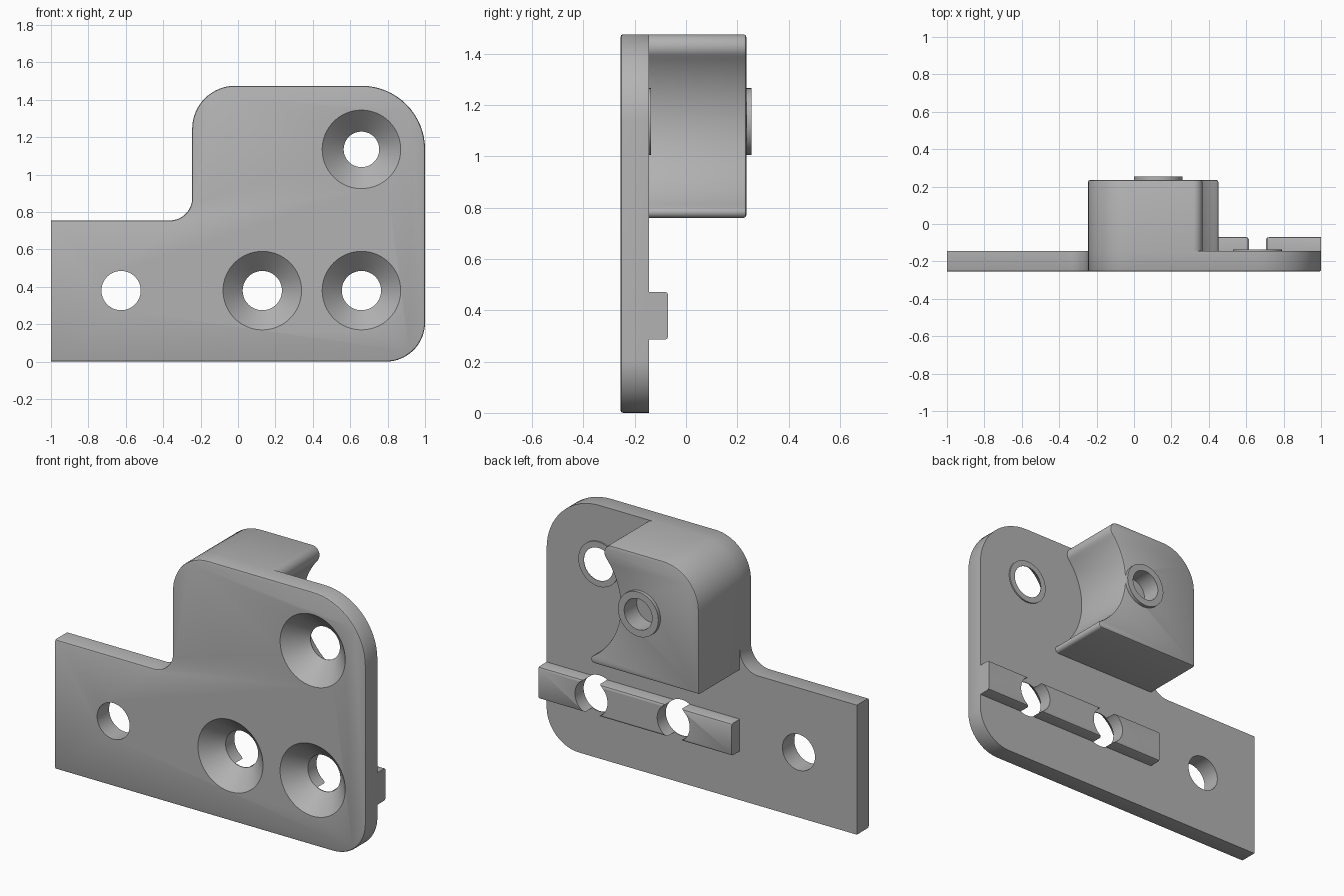
import bpy, bmesh
from math import sin, cos, pi, radians, atan2, sqrt

cube = bpy.data.objects.get("Cube")
if cube:
    bpy.data.objects.remove(cube, do_unlink=True)

grey = bpy.data.materials.new("plain grey")
grey.use_nodes = True
GREY = (0.45, 0.45, 0.45, 1)
grey.diffuse_color = GREY
grey.node_tree.nodes["Principled BSDF"].inputs["Base Color"].default_value = GREY

FRONT, BACK = -0.255, -0.145          # plate faces
BLOCK_BACK, BOSS_BACK = 0.235, 0.255
LEFT, TOP = -0.245, 1.475             # raised part of the outline
HOLE_X, HOLE_Z = 0.66, 1.135          # upper screw hole
LOW_Z = 0.38                          # row of lower holes
BOSS_X = 0.13


def arc(cx, cz, r, a0, a1, n=16):
    """Points of an arc in the xz plane, angles in degrees."""
    steps = [radians(a0 + (a1 - a0) * i / n) for i in range(n + 1)]
    return [(cx + r * cos(a), cz + r * sin(a)) for a in steps]


def finish(name, bm):
    bmesh.ops.recalc_face_normals(bm, faces=bm.faces)
    mesh = bpy.data.meshes.new(name)
    bm.to_mesh(mesh)
    bm.free()
    mesh.materials.append(grey)
    ob = bpy.data.objects.new(name, mesh)
    bpy.context.collection.objects.link(ob)
    return ob


def prism(name, outline, y0, y1, bevel_y=None, width=0.01, keep=lambda e: True):
    """Extrude an xz outline along y and ease the edges lying at bevel_y."""
    bm = bmesh.new()
    face = bm.faces.new([bm.verts.new((x, y0, z)) for x, z in outline])
    out = bmesh.ops.extrude_face_region(bm, geom=[face])
    for v in out["geom"]:
        if isinstance(v, bmesh.types.BMVert):
            v.co.y = y1
    if bevel_y is not None:
        edges = [e for e in bm.edges
                 if all(abs(v.co.y - bevel_y) < 1e-5 for v in e.verts) and keep(e)]
        bmesh.ops.bevel(bm, geom=edges, offset=width, segments=2, profile=0.5,
                        affect='EDGES', clamp_overlap=True)
    return finish(name, bm)


def lathe(name, cx, cz, profile, n=64):
    """Solid of revolution about a y axis from (radius, y) pairs."""
    bm = bmesh.new()
    rings = [[bm.verts.new((cx + r * cos(2 * pi * i / n), y, cz + r * sin(2 * pi * i / n)))
              for i in range(n)] for r, y in profile]
    for a, b in zip(rings, rings[1:]):
        for i in range(n):
            j = (i + 1) % n
            bm.faces.new((a[i], a[j], b[j], b[i]))
    bm.faces.new(rings[0])
    bm.faces.new(rings[-1])
    return finish(name, bm)


def cut(ob, cutters):
    bpy.context.view_layer.objects.active = ob
    for c in cutters:
        mod = ob.modifiers.new("hole", 'BOOLEAN')
        mod.operation, mod.solver, mod.object = 'DIFFERENCE', 'EXACT', c
        bpy.ops.object.modifier_apply(modifier=mod.name)


def tip(r, z):
    """Centre x and contact angle of a rounding that touches the screw relief."""
    dz = z - HOLE_Z
    dx = sqrt((RELIEF + r) ** 2 - dz * dz)
    return HOLE_X - dx, math_deg(atan2(dz, -dx))


def math_deg(a):
    return a * 180 / pi % 360


# mounting plate
outline = ([(-1, 0)] + arc(0.79, 0.21, 0.21, -90, 0) + arc(0.66, TOP - 0.34, 0.34, 0, 90)
           + arc(LEFT + 0.23, TOP - 0.23, 0.23, 90, 180)
           + arc(LEFT - 0.12, 0.875, 0.12, 0, -90) + [(-1, 0.755)])
plate = prism("mounting_plate", outline, FRONT, BACK, FRONT, 0.01,
              lambda e: any(v.co.x > -0.999 for v in e.verts))

# raised block with a curved relief beside the upper screw
RELIEF, BOTTOM, R_TOP, R_LOW = 0.4, 0.76, 0.05, 0.022
tx, ta = tip(R_TOP, TOP - R_TOP)
bx, ba = tip(R_LOW, BOTTOM + R_LOW)
outline = ([(LEFT, BOTTOM)] + arc(bx, BOTTOM + R_LOW, R_LOW, -90, ba - 180, 8)
           + arc(HOLE_X, HOLE_Z, RELIEF, ba, ta, 32)[1:-1]
           + arc(tx, TOP - R_TOP, R_TOP, ta - 180, 90, 12)
           + arc(LEFT + 0.23, TOP - 0.23, 0.23, 90, 180))
block = prism("raised_block", outline, BACK, BLOCK_BACK, BLOCK_BACK, 0.01)

# locating bar
bar = prism("locating_bar", [(LEFT, 0.285), (1, 0.285), (1, 0.472), (LEFT, 0.472)],
            BACK, -0.07, -0.07, 0.012, lambda e: abs(e.verts[0].co.x - e.verts[1].co.x) > 0.1)

# collars around the upper screw hole and the blind hole
washer = lathe("screw_collar", HOLE_X, HOLE_Z, [(0.13, BACK), (0.13, BACK + 0.008)])
boss = lathe("block_collar", BOSS_X, HOLE_Z, [(0.13, BLOCK_BACK), (0.13, BOSS_BACK)])


def countersink(x, z, r):
    return lathe("countersink_cutter", x, z,
                 [(0.23, FRONT - 0.02), (r, FRONT + 0.21 - r), (r, 0)])


# holes
upper = countersink(HOLE_X, HOLE_Z, 0.095)
lower = [countersink(x, LOW_Z, 0.105) for x in (BOSS_X, HOLE_X)]
plain = lathe("plain_cutter", -0.625, LOW_Z, [(0.105, -0.4), (0.105, 0)])
blind = lathe("blind_cutter", BOSS_X, HOLE_Z, [(0.09, 0.14), (0.09, 0.4)])
cut(plate, [upper, plain] + lower)
cut(bar, lower)
cut(washer, [upper])
cut(block, [blind])
cut(boss, [blind])
for c in [upper, plain, blind] + lower:
    bpy.data.objects.remove(c, do_unlink=True)

# smooth the curved walls, keep the corners crisp
for ob in (plate, block, bar, washer, boss):
    bpy.ops.object.select_all(action='DESELECT')
    ob.select_set(True)
    bpy.context.view_layer.objects.active = ob
    bpy.ops.object.shade_smooth_by_angle(angle=radians(28))
